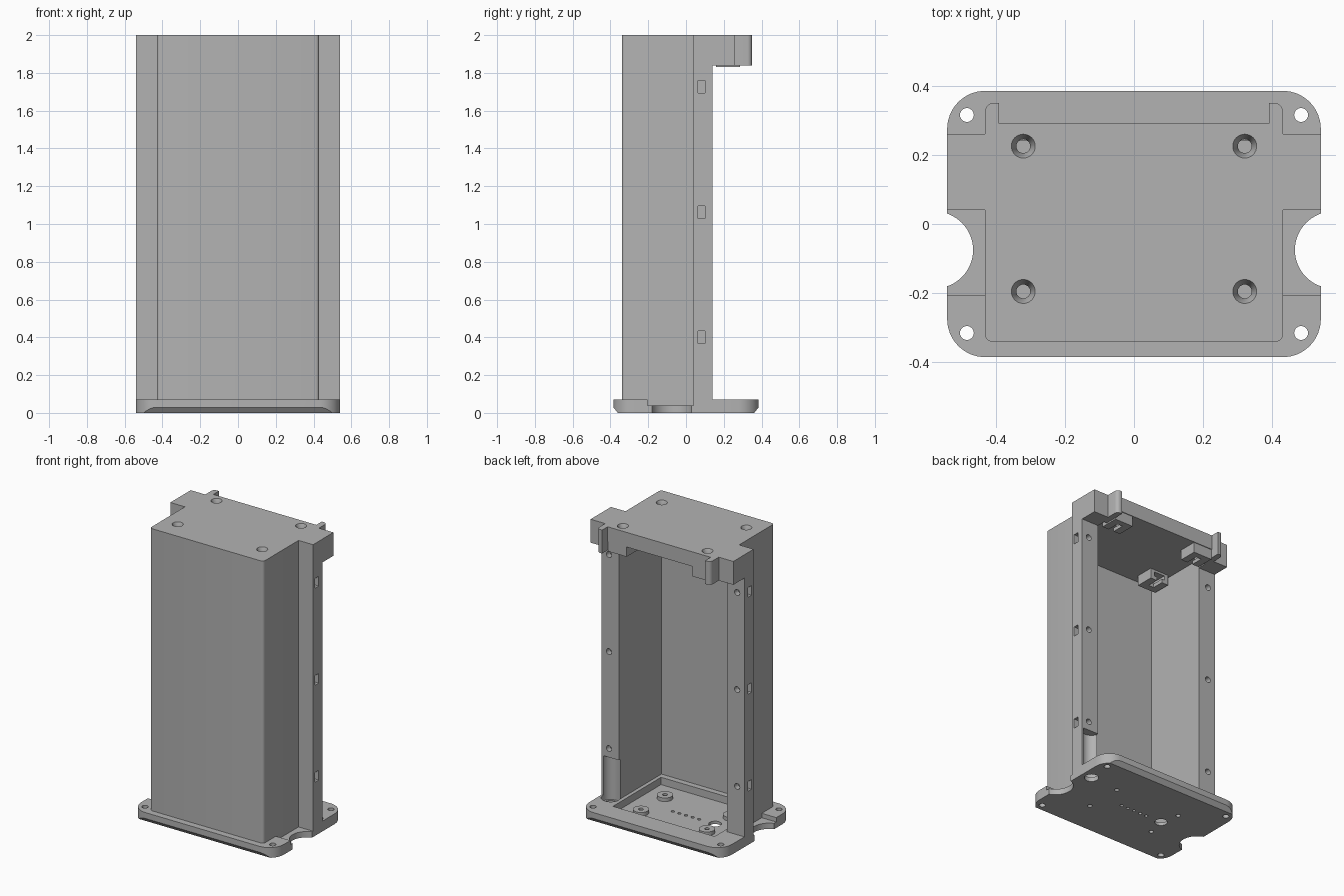
import bpy, bmesh
from math import cos, sin, pi, radians

cube = bpy.data.objects.get("Cube")
if cube:
    bpy.data.objects.remove(cube)

grey = bpy.data.materials.new("plain grey")
grey.use_nodes = True
grey.diffuse_color = (0.45, 0.45, 0.45, 1)
grey.node_tree.nodes["Principled BSDF"].inputs["Base Color"].default_value = grey.diffuse_color


def add(name, bm):
    bmesh.ops.recalc_face_normals(bm, faces=bm.faces)
    mesh = bpy.data.meshes.new(name)
    bm.to_mesh(mesh)
    bm.free()
    mesh.materials.append(grey)
    ob = bpy.data.objects.new(name, mesh)
    bpy.context.collection.objects.link(ob)
    return ob


def prism(name, pts, lo, hi, axis="z"):
    """Extrude a 2D outline along z (xy outline) or x (yz outline)."""
    place = (lambda p, t: (p[0], p[1], t)) if axis == "z" else (lambda p, t: (t, p[0], p[1]))
    bm = bmesh.new()
    face = bm.faces.new([bm.verts.new(place(p, lo)) for p in pts])
    new = bmesh.ops.extrude_face_region(bm, geom=[face])["geom"]
    step = [hi - lo if i == "xyz".index(axis) else 0 for i in range(3)]
    bmesh.ops.translate(bm, vec=step, verts=[v for v in new if isinstance(v, bmesh.types.BMVert)])
    return add(name, bm)


def box(name, x0, x1, y0, y1, z0, z1):
    return prism(name, [(x0, y0), (x1, y0), (x1, y1), (x0, y1)], z0, z1)


def cyl(name, x, y, z0, z1, r, r_top=None, n=32):
    bm = bmesh.new()
    bmesh.ops.create_cone(bm, cap_ends=True, segments=n, radius1=r,
                          radius2=r if r_top is None else r_top, depth=z1 - z0)
    bmesh.ops.translate(bm, vec=(x, y, (z0 + z1) / 2), verts=bm.verts)
    return add(name, bm)


def hole_y(x, z, y0, y1, r):
    ob = cyl("cutter", 0, 0, -(y1 - y0) / 2, (y1 - y0) / 2, r, n=24)
    ob.rotation_euler.x = radians(90)
    ob.location = (x, (y0 + y1) / 2, z)
    return ob


def arc(cx, cy, r, a0, a1, n=8):
    return [(cx + r * cos(radians(a0 + (a1 - a0) * i / n)),
             cy + r * sin(radians(a0 + (a1 - a0) * i / n))) for i in range(n + 1)]


def combine(ob, tools, operation="DIFFERENCE"):
    for tool in tools:
        tool.hide_render = True
        mod = ob.modifiers.new("cut", "BOOLEAN")
        mod.operation = operation
        mod.solver = "EXACT"
        mod.object = tool
    bpy.context.view_layer.update()
    result = bpy.data.meshes.new_from_object(
        ob.evaluated_get(bpy.context.evaluated_depsgraph_get()))
    ob.modifiers.clear()
    ob.data = result
    for tool in tools:
        bpy.data.objects.remove(tool)


SIDES = (-1, 1)
W, D, BODY, INNER, PLATE = 0.54, 0.385, 0.43, 0.41, 0.07

# Base plate with rounded corners
r = 0.11
outline = []
for i, (sx, sy) in enumerate([(1, 1), (-1, 1), (-1, -1), (1, -1)]):
    outline += arc(sx * (W - r), sy * (D - r), r, 90 * i, 90 * i + 90)
plate = prism("base_plate", outline, 0, PLATE)

# Pocket, chamfers, side notches and holes in the plate
cuts = [box("cutter", -0.385, 0.385, -0.28, 0.24, 0.02, 0.2)]
for s in SIDES:
    cuts.append(prism("cutter", [(s * 0.36, -0.001), (s * 0.4, -0.001), (s * 0.4, 0.048)],
                      -0.7, 0.7, "x"))
    x0, x1 = sorted((s * BODY, s * 0.6))
    cuts.append(box("cutter", x0, x1, -0.205, 0.04, 0.04, 0.2))
    cuts.append(cyl("cutter", s * 0.576, -0.075, -0.1, 0.2, 0.111, n=64))
    for t in SIDES:
        cuts.append(cyl("cutter", s * 0.483, t * 0.315, -0.1, 0.2, 0.02))
        cuts.append(cyl("cutter", s * 0.25, t * 0.13, -0.1, 0.2, 0.015))
for i in range(5):
    cuts.append(cyl("cutter", -0.1 + 0.05 * i, 0, -0.1, 0.2, 0.011, n=16))
cuts.append(cyl("cutter", -0.22, 0, -0.1, 0.2, 0.04))
cuts.append(cyl("cutter", 0.468, 0.145, -0.1, 0.2, 0.045))
cuts.append(cyl("cutter", 0.468, 0.145, 0.03, 0.2, 0.06))
combine(plate, cuts)

# Standoffs on the pocket floor
standoffs = []
for s in SIDES:
    for t in SIDES:
        post = cyl("standoff", s * 0.25, t * 0.13, 0.02, 0.045, 0.05)
        combine(post, [cyl("cutter", s * 0.25, t * 0.13, 0, 0.1, 0.015)])
        standoffs.append(post)

# Housing: front wall, side walls and side flanges, open at the back
half = [(INNER, 0.14), (W, 0.14), (W, 0.04), (BODY, 0.04)]
half += arc(BODY - 0.02, -0.32, 0.02, 0, -90, 4)
right_inner = [(INNER, -0.32)]
mirror = lambda pts: [(-x, y) for x, y in reversed(pts)]
housing = prism("housing", half + mirror(half) + mirror(right_inner) + right_inner, 0.04, 2)

# Screw holes, nut slots and the cable channel in the flanges
cuts = []
for s in SIDES:
    for z in (0.4, 1.063, 1.727):
        cuts.append(hole_y(s * 0.485, z, 0.06, 0.2, 0.02))
        x0, x1 = sorted((s * 0.45, s * 0.6))
        cuts.append(box("cutter", x0, x1, 0.063, 0.1, z - 0.033, z + 0.033))
cuts.append(cyl("cutter", 0.468, 0.145, 0.03, 0.34, 0.06))
combine(housing, cuts)

# Lid with corner blocks, locating tabs and nut holders
lid = box("lid", -0.415, 0.415, -0.325, 0.29, 1.9, 2)
parts = []
for s in SIDES:
    x0, x1 = sorted((s * INNER, s * W))
    parts.append(box("block", x0, x1, 0.135, 0.26, 1.84, 2))
    tab = [(0.39, 0.2), (BODY, 0.2)] + arc(BODY - 0.025, 0.325, 0.025, 0, 90, 6) + [(0.39, 0.35)]
    parts.append(prism("tab", [(s * x, y) for x, y in tab], 1.84, 2))
    for y in (0.225, -0.195):
        parts.append(box("nut_holder", s * 0.32 - 0.07, s * 0.32 + 0.07, y - 0.065, y + 0.06, 1.83, 1.95))
combine(lid, parts, "UNION")
cuts = []
for s in SIDES:
    for y in (0.225, -0.195):
        x = s * 0.32
        cuts.append(cyl("cutter", x, y, 1.7, 2.1, 0.02))
        cuts.append(cyl("cutter", x, y, 1.965, 2.001, 0.02, 0.035))
        # Slot opening inwards for the nut
        side = -1 if y > 0 else 1
        y0, y1 = sorted((y - side * 0.04, y + side * 0.1))
        cuts.append(box("cutter", x - 0.04, x + 0.04, y0, y1, 1.855, 1.885))
        cuts.append(box("cutter", x - 0.02, x + 0.02, y - 0.02 if side > 0 else y0,
                        y1 if side > 0 else y + 0.02, 1.8, 1.87))
combine(lid, cuts)

# Smooth round holes, keep the edges sharp
bpy.ops.object.select_all(action="DESELECT")
for ob in [plate, housing, lid] + standoffs:
    ob.select_set(True)
bpy.context.view_layer.objects.active = housing
bpy.ops.object.shade_smooth_by_angle(angle=radians(30))
